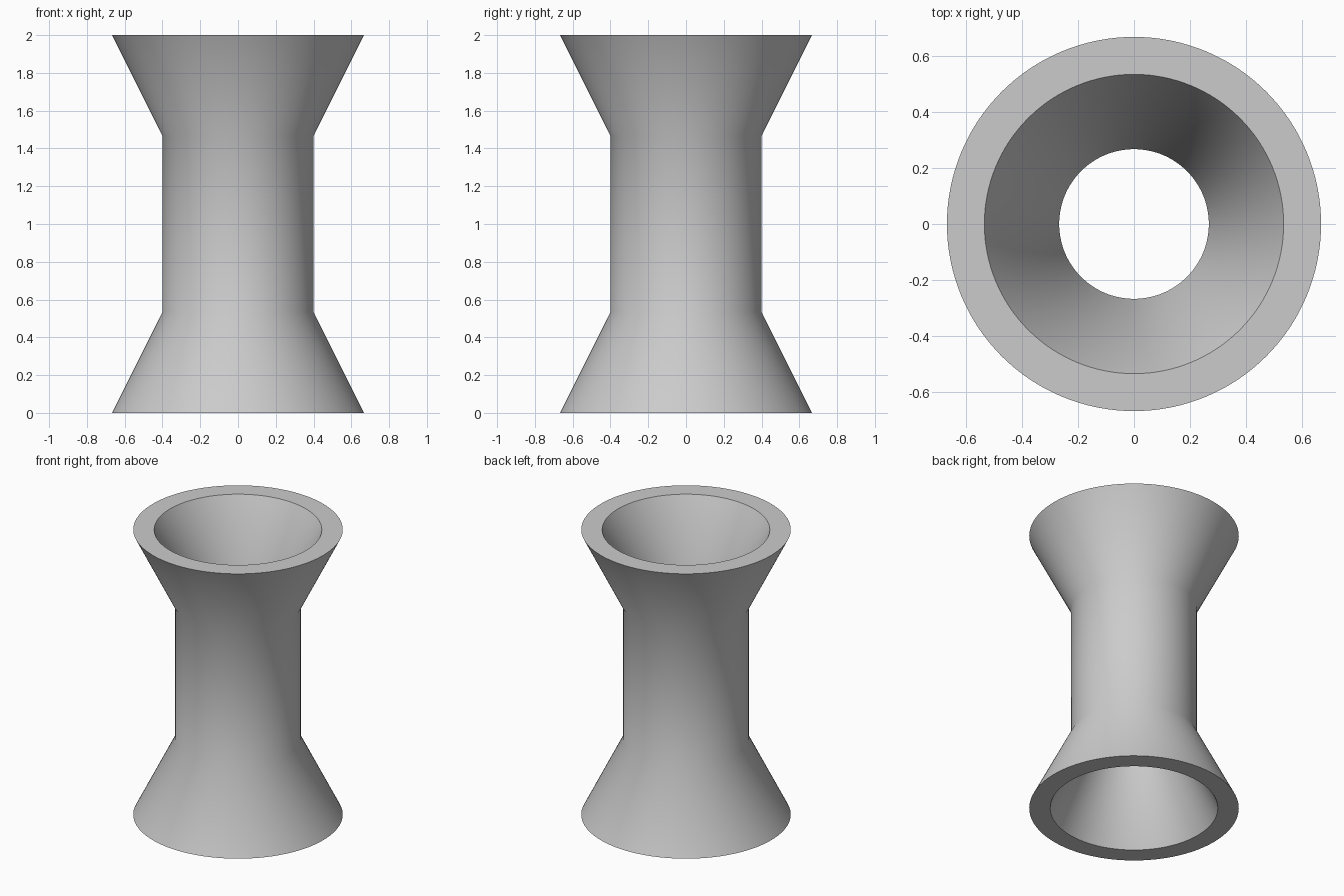
import bpy, bmesh, math
from mathutils import Matrix, Vector

cube = bpy.data.objects.get("Cube")
if cube:
    bpy.data.objects.remove(cube, do_unlink=True)

# Proportions come from one module
U = 2 / 15
SIDES = 128
WALL = U

# Plain grey material
grey = bpy.data.materials.new("plain grey")
grey.use_nodes = True
colour = (0.6, 0.6, 0.6, 1)
grey.diffuse_color = colour
grey.node_tree.nodes["Principled BSDF"].inputs["Base Color"].default_value = colour

# Closed wall section: outer side going up, inner side coming down
outer = [(5 * U, 0), (3 * U, 4 * U), (3 * U, 11 * U), (5 * U, 15 * U)]
inner = [(r - WALL, z) for r, z in reversed(outer)]
section = outer + inner

# Revolve the section into a flared tube
bm = bmesh.new()
rings = []
for i in range(SIDES):
    turn = Matrix.Rotation(math.tau * i / SIDES, 3, "Z")
    rings.append([bm.verts.new(turn @ Vector((r, 0, z))) for r, z in section])
for i, ring in enumerate(rings):
    following = rings[(i + 1) % SIDES]
    for j in range(len(section)):
        k = (j + 1) % len(section)
        bm.faces.new((ring[j], following[j], following[k], ring[k]))
bmesh.ops.recalc_face_normals(bm, faces=bm.faces)
mesh = bpy.data.meshes.new("flared_tube")
bm.to_mesh(mesh)
bm.free()
mesh.materials.append(grey)

tube = bpy.data.objects.new("flared_tube", mesh)
bpy.context.collection.objects.link(tube)

# Smooth walls, crisp rims
bpy.ops.object.select_all(action="DESELECT")
tube.select_set(True)
bpy.context.view_layer.objects.active = tube
bpy.ops.object.shade_smooth_by_angle(angle=math.radians(40))
